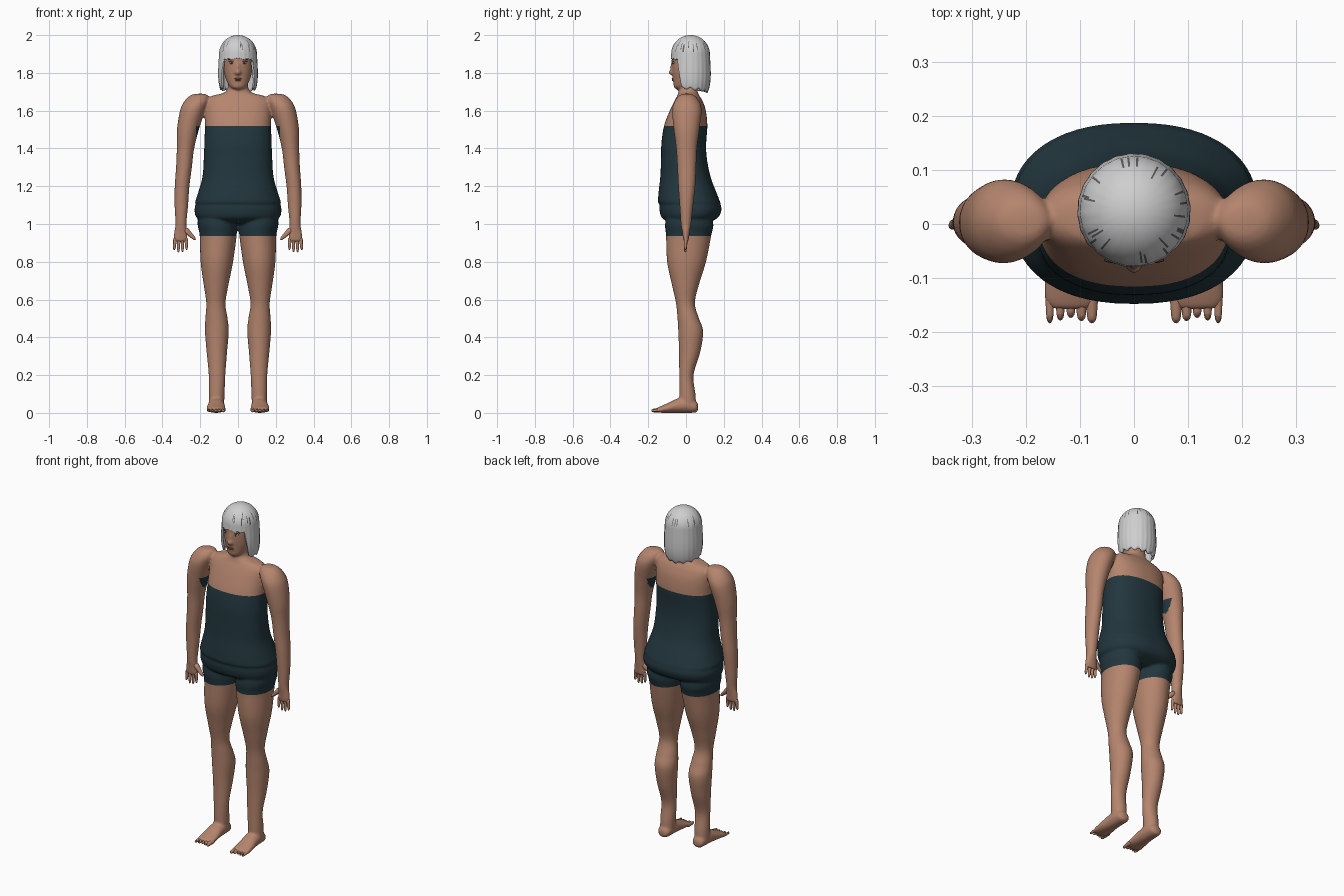
import bpy, bmesh, math, random
from mathutils import Vector

random.seed(4)
cube = bpy.data.objects.get("Cube")
if cube:
    bpy.data.objects.remove(cube)


def material(name, r, g, b):
    m = bpy.data.materials.new(name)
    m.use_nodes = True
    m.diffuse_color = (r, g, b, 1)
    node = m.node_tree.nodes["Principled BSDF"]
    node.inputs["Base Color"].default_value = (r, g, b, 1)
    node.inputs["Roughness"].default_value = 0.8
    return m


SKIN = material("skin", 0.46, 0.235, 0.155)
CLOTH = material("dark teal cloth", 0.016, 0.038, 0.048)
HAIR = material("silver hair", 0.62, 0.62, 0.62)
STRAND = material("grey strand", 0.12, 0.12, 0.12)
WHITE = material("eye white", 0.6, 0.55, 0.5)
BROWN = material("dark brown", 0.06, 0.03, 0.02)
LIP = material("lip", 0.3, 0.11, 0.08)
NAIL = material("nail", 0.2, 0.1, 0.07)


def finish(bm, name, *mats):
    mesh = bpy.data.meshes.new(name)
    bmesh.ops.recalc_face_normals(bm, faces=bm.faces)
    bm.to_mesh(mesh)
    bm.free()
    for m in mats:
        mesh.materials.append(m)
    mesh.polygons.foreach_set("use_smooth", [True] * len(mesh.polygons))
    obj = bpy.data.objects.new(name, mesh)
    bpy.context.collection.objects.link(obj)
    return obj


def spline(a, b, c, d, t):
    """Catmull-Rom blend of one number."""
    return b + t / 2 * (c - a + t * (2 * a - 5 * b + 4 * c - d + t * (3 * (b - c) + d - a)))


def loft(bm, rows, side=1, along="z", power=2.0, steps=5, sides=32):
    """Rows hold position along the axis, centre u, centre v, radius u, radius v."""
    fine = []
    for i in range(len(rows) - 1):
        quad = [rows[max(i - 1, 0)], rows[i], rows[i + 1], rows[min(i + 2, len(rows) - 1)]]
        fine += [[spline(*col, s / steps) for col in zip(*quad)] for s in range(steps)]
    fine.append(rows[-1])
    rings = []
    for p, cu, cv, ru, rv in fine:
        ring = []
        for k in range(sides):
            a = math.tau * k / sides
            c, s = math.cos(a), math.sin(a)
            u = cu + max(ru, 0.001) * math.copysign(abs(c) ** (2 / power), c)
            v = cv + max(rv, 0.001) * math.copysign(abs(s) ** (2 / power), s)
            co = (side * u, v, p) if along == "z" else (side * u, p, v)
            ring.append(bm.verts.new(co))
        rings.append(ring)
    for lo, hi in zip(rings, rings[1:]):
        for k in range(sides):
            j = (k + 1) % sides
            bm.faces.new((lo[k], lo[j], hi[j], hi[k]))
    bm.faces.new(rings[0])
    bm.faces.new(rings[-1])


def ball(bm, centre, size, index=0):
    made = bmesh.ops.create_uvsphere(bm, u_segments=16, v_segments=10, radius=1)["verts"]
    for v in made:
        v.co = Vector(a * b + c for a, b, c in zip(v.co, size, centre))
        for f in v.link_faces:
            f.material_index = index


def finger(bm, start, end, r0, r1, index=0):
    """Tapered rounded digit between two points."""
    start, end = Vector(start), Vector(end)
    rot = (end - start).to_track_quat("Z", "Y")
    made = bmesh.ops.create_uvsphere(bm, u_segments=10, v_segments=10, radius=1)["verts"]
    for v in made:
        t = (v.co.z + 1) / 2
        r = (r0 + (r1 - r0) * t) * min(1, 3 * math.sqrt(max(0, t * (1 - t))))
        flat = Vector((v.co.x, v.co.y, 0))
        flat = flat.normalized() * r if flat.length > 0.01 else flat
        v.co = start + rot @ (flat + Vector((0, 0, t * (end - start).length)))
        for f in v.link_faces:
            f.material_index = index


# Profiles: torso is height, half width, front, back
torso = [(1.0, .14, -.07, .1), (1.03, .215, -.125, .165), (1.07, .23, -.14, .187),
         (1.105, .225, -.141, .183), (1.118, .227, -.148, .18), (1.17, .21, -.145, .16),
         (1.25, .188, -.136, .13), (1.35, .181, -.132, .11), (1.43, .178, -.13, .107),
         (1.52, .175, -.116, .113), (1.6, .175, -.086, .105), (1.65, .17, -.062, .088),
         (1.677, .14, -.047, .072), (1.693, .08, -.042, .064), (1.715, .056, -.036, .06),
         (1.78, .052, -.03, .06)]
head = [(1.713, 0, -.035, .015, .015), (1.725, 0, -.028, .04, .036), (1.76, 0, -.008, .061, .06),
        (1.8, 0, .003, .073, .076), (1.86, 0, .011, .079, .087), (1.92, 0, .015, .076, .085),
        (1.96, 0, .02, .05, .06), (1.98, 0, .02, .01, .01)]
arm = [(1.69, .2, .005, .01, .01), (1.682, .205, .005, .045, .038), (1.65, .219, .005, .065, .065),
       (1.6, .24, .005, .067, .078), (1.5, .265, .003, .058, .068), (1.4, .278, .003, .046, .055),
       (1.3, .286, .004, .042, .05), (1.2, .296, .004, .039, .045), (1.1, .3, .002, .036, .036),
       (1.0, .302, 0, .029, .027), (.965, .303, 0, .034, .021), (.92, .304, 0, .038, .015),
       (.905, .304, 0, .034, .01)]
leg = [(1.08, .115, .015, .09, .11), (1.0, .11, .017, .104, .128), (.94, .105, .014, .098, .12),
       (.8, .112, .003, .086, .103), (.68, .116, -.003, .066, .072), (.58, .117, -.003, .051, .05),
       (.5, .114, .012, .059, .057), (.43, .112, .025, .063, .066), (.32, .112, .019, .054, .056),
       (.2, .111, .002, .044, .038), (.1, .113, .007, .042, .043), (.03, .114, .01, .04, .044)]
foot = [(.064, .114, .03, .012, .012), (.052, .114, .032, .034, .03), (0, .114, .042, .042, .042),
        (-.05, .115, .037, .045, .037), (-.1, .116, .025, .05, .025), (-.14, .117, .017, .05, .016),
        (-.158, .117, .014, .036, .01)]

# Body fused from overlapping lofts
bm = bmesh.new()
loft(bm, [(z, 0, (f + b) / 2, w, (b - f) / 2) for z, w, f, b in torso], power=2.3, sides=56)
loft(bm, head, sides=40)
ball(bm, (0, -.074, 1.803), (.017, .018, .015))
ball(bm, (0, -.073, 1.827), (.01, .011, .03))
ball(bm, (0, -.061, 1.766), (.027, .011, .014))
for side in (1, -1):
    loft(bm, arm, side)
    loft(bm, leg, side)
    loft(bm, foot, side, along="y")
body = finish(bm, "body", SKIN, CLOTH)
remesh = body.modifiers.new("fuse", "REMESH")
remesh.mode = "VOXEL"
remesh.voxel_size = 0.007
relax = body.modifiers.new("relax", "SMOOTH")
relax.iterations = 3
depsgraph = bpy.context.evaluated_depsgraph_get()
fused = bpy.data.meshes.new_from_object(body.evaluated_get(depsgraph))
bm = bmesh.new()
bm.from_mesh(fused)
body.modifiers.clear()

# Garment edges are cut straight, then coloured by region
HEM, BUST = 0.937, 1.52
for z in (HEM, BUST, 1.39):
    bmesh.ops.bisect_plane(bm, geom=bm.verts[:] + bm.edges[:] + bm.faces[:], dist=1e-5,
                           plane_co=(0, 0, z), plane_no=(0, 0, 1))
for f in bm.faces:
    c = f.calc_center_median()
    reach = 0.25 if c.z < 1.22 else 0.2 if c.z < 1.39 else 0.222
    f.material_index = int(HEM < c.z < BUST and abs(c.x) < reach)
    f.smooth = True
bm.to_mesh(body.data)
bm.free()
body.data.polygons.foreach_set("use_smooth", [True] * len(body.data.polygons))

# Digits
for side, label in ((1, "left"), (-1, "right")):
    bm = bmesh.new()
    for i, tip in enumerate((.862, .85, .849, .862)):
        x = .275 + .019 * i
        finger(bm, (side * x, 0, .93), (side * (x + .003 * (i - 1)), -.004, tip), .011, .006)
    finger(bm, (side * .285, 0, .975), (side * .224, -.008, .916), .018, .007)
    finish(bm, label + "_fingers", SKIN)
    bm = bmesh.new()
    for i, tip in enumerate((-.184, -.18, -.174, -.179, -.184)):
        x, r = .078 + .0195 * i, .014 - .001 * i
        finger(bm, (side * x, -.115, .018), (side * x, tip, .011), r, r * .6)
        ball(bm, (side * x, tip + .01, .016), (.005, .008, .004), 1)
    finish(bm, label + "_toes", SKIN, NAIL)

# Face details
bm = bmesh.new()
for side in (1, -1):
    ball(bm, (side * .034, -.066, 1.853), (.014, .006, .006))
    ball(bm, (side * .034, -.0705, 1.853), (.0055, .003, .0055), 1)
    ball(bm, (side * .034, -.067, 1.861), (.016, .006, .002), 1)
    ball(bm, (side * .036, -.067, 1.874), (.02, .005, .003), 1)
finish(bm, "eyes", WHITE, BROWN)
bm = bmesh.new()
ball(bm, (0, -.07, 1.769), (.02, .006, .004))
ball(bm, (0, -.069, 1.761), (.017, .006, .004))
finish(bm, "lips", LIP)

# Bobbed hair: each column falls from the crown to its own length
COLS, ROWS = 144, 30
bm = bmesh.new()
grid = []
for k in range(COLS):
    a = math.tau * k / COLS
    turn = math.degrees(min(a, math.tau - a))
    if turn < 48:
        end = 1.873 + .005 * math.cos(6 * a)
    elif turn < 62:
        end = 1.873 - .15 * (turn - 48) / 14
    else:
        end = 1.72 - .022 * (turn - 62) / 118 + .006 * math.sin(13 * a)
    column = []
    for i in range(ROWS + 1):
        t = i / ROWS
        if t < 0.5:
            lean = t * math.pi
            r, z = .1 * math.sin(lean), 1.9 + .1 * math.cos(lean)
        else:
            z = 1.9 + (end - 1.9) * (t - .5) * 2
            drop = (1.9 - z) / .2
            r = .1 + .012 * drop - .022 * drop ** 4
        r *= 1 + .008 * math.sin(24 * a) * t
        column.append(bm.verts.new((r * math.sin(a), .024 - 1.02 * r * math.cos(a), z)))
    grid.append(column)
marked = set(random.sample(range(COLS), 22))
for k in range(COLS):
    near, far = grid[k], grid[(k + 1) % COLS]
    first = random.randint(7, 11)
    for i in range(ROWS):
        f = bm.faces.new((near[i], near[i + 1], far[i + 1], far[i]))
        f.material_index = int(k in marked and first <= i < first + 4)
bmesh.ops.remove_doubles(bm, verts=[c[0] for c in grid], dist=1e-4)
hair = finish(bm, "hair", HAIR, STRAND)
shell = hair.modifiers.new("thickness", "SOLIDIFY")
shell.thickness = 0.012
shell.offset = -1
